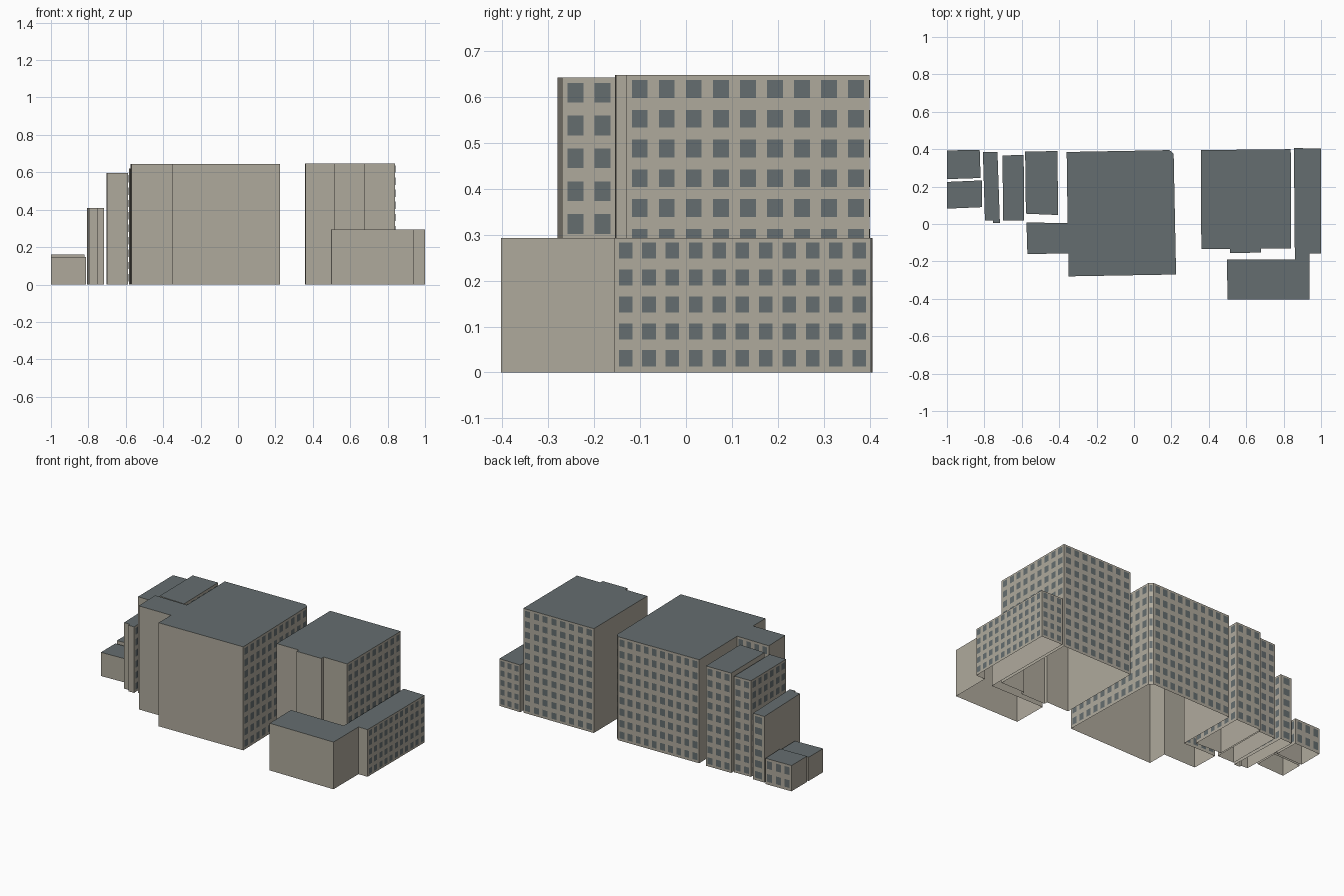
import bpy
import bmesh
from mathutils import Vector

if "Cube" in bpy.data.objects:
    bpy.data.objects.remove(bpy.data.objects["Cube"])


def material(name, rgb):
    m = bpy.data.materials.new(name)
    m.diffuse_color = (*rgb, 1)
    m.use_nodes = True
    m.node_tree.nodes["Principled BSDF"].inputs["Base Color"].default_value = m.diffuse_color
    return m


WALL = material("beige_wall", (0.43, 0.40, 0.335))
ROOF = material("slate_roof_and_glass", (0.13, 0.155, 0.16))


def finish(bm, name, mats):
    me = bpy.data.meshes.new(name)
    bm.to_mesh(me)
    bm.free()
    for m in mats:
        me.materials.append(m)
    ob = bpy.data.objects.new(name, me)
    bpy.context.collection.objects.link(ob)


def building(name, height, floors, outline, window_walls, bay=0.057):
    """Open-bottomed block from a counter-clockwise outline, windows on chosen walls."""
    # walls and roof
    bm = bmesh.new()
    n = len(outline)
    low = [bm.verts.new((x, y, 0)) for x, y in outline]
    top = [bm.verts.new((x, y, height)) for x, y in outline]
    for i in range(n):
        j = (i + 1) % n
        bm.faces.new((low[i], low[j], top[j], top[i]))
    bm.faces.new(top).material_index = 1
    finish(bm, name, (WALL, ROOF))

    # window panes, one grid per chosen wall
    bm = bmesh.new()
    for i in window_walls:
        a = Vector((*outline[i], 0))
        b = Vector((*outline[(i + 1) % n], 0))
        along = (b - a).normalized()
        out = Vector((along.y, -along.x, 0)) * 0.002
        cols = max(1, round((b - a).length / bay))
        step = (b - a).length / cols
        rise = height / floors
        half = along * step * 0.29
        tall = Vector((0, 0, rise * 0.3))
        for c in range(cols):
            for f in range(floors):
                mid = a + along * step * (c + 0.5) + out
                mid.z = rise * (f + 0.53)
                bm.faces.new([bm.verts.new(mid + s * half + t * tall)
                              for s, t in ((-1, -1), (1, -1), (1, 1), (-1, 1))])
    finish(bm, name + "_windows", (ROOF,))


# main block with chamfered back corner and a wing on the left
building("main_block", 0.643, 9,
         [(-0.35, -0.28), (0.225, -0.27), (0.212, 0.375), (0.19, 0.395),
          (-0.36, 0.385), (-0.355, 0.005), (-0.575, 0.008),
          (-0.57, -0.16), (-0.35, -0.158)], [1, 2, 3, 5])

# right tower with shallow front bay
building("right_tower", 0.648, 10,
         [(0.36, -0.135), (0.512, -0.133), (0.512, -0.155), (0.68, -0.153),
          (0.68, -0.13), (0.84, -0.13), (0.838, 0.4), (0.357, 0.395)], [5, 6])

# low L-shaped block at the far right
building("corner_block", 0.293, 5,
         [(0.5, -0.403), (0.938, -0.403), (0.938, -0.157), (1.0, -0.157),
          (1.0, 0.403), (0.855, 0.406), (0.86, -0.19), (0.497, -0.19)],
         [3, 4], 0.0505)

# stepped row of narrow houses on the left
building("tall_house", 0.62, 9,
         [(-0.578, 0.055), (-0.405, 0.048), (-0.41, 0.39), (-0.582, 0.387)], [1, 2])
building("slim_house", 0.597, 9,
         [(-0.7, 0.018), (-0.587, 0.018), (-0.59, 0.37), (-0.703, 0.366)], [1, 2, 3])
building("narrow_house", 0.41, 6,
         [(-0.797, 0.02), (-0.755, 0.018), (-0.755, 0.005), (-0.717, 0.004),
          (-0.73, 0.385), (-0.808, 0.385)], [3, 4])

# two small houses at the far left
building("small_back_house", 0.16, 2,
         [(-1.0, 0.24), (-0.82, 0.246), (-0.825, 0.397), (-1.0, 0.393)], [1, 2])
building("small_front_house", 0.147, 2,
         [(-1.0, 0.082), (-0.812, 0.09), (-0.813, 0.233), (-1.0, 0.225)], [1, 2])
